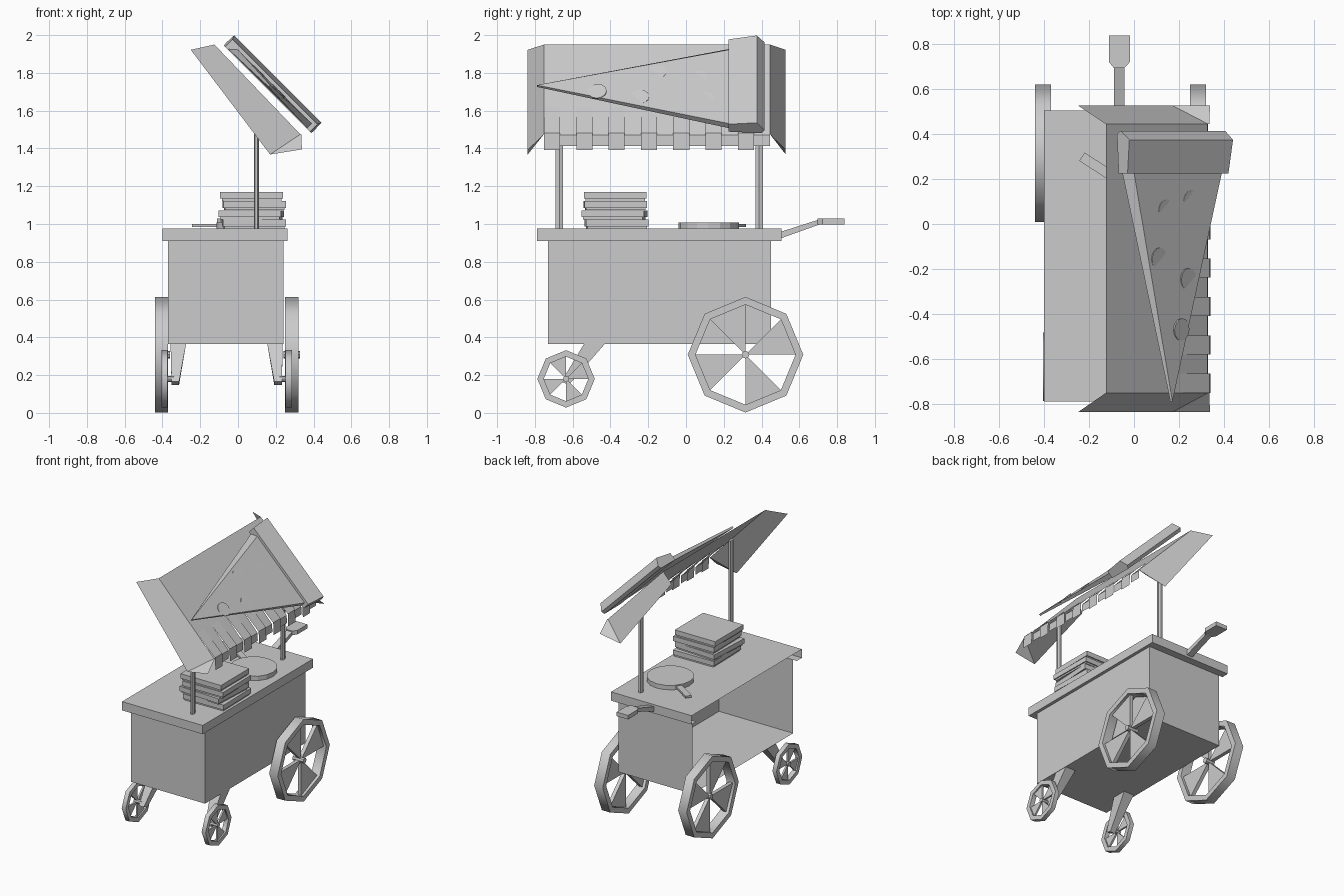
import bpy, bmesh, math
from mathutils import Vector, Matrix

if "Cube" in bpy.data.objects:
    bpy.data.objects.remove(bpy.data.objects["Cube"])


def mesh(name, verts, faces, recalc=True, smooth=False):
    me = bpy.data.meshes.new(name)
    me.from_pydata([tuple(v) for v in verts], [], faces)
    if recalc:
        bm = bmesh.new()
        bm.from_mesh(me)
        bmesh.ops.recalc_face_normals(bm, faces=bm.faces)
        bm.to_mesh(me)
        bm.free()
    ob = bpy.data.objects.new(name, me)
    bpy.context.collection.objects.link(ob)
    if smooth:
        bpy.ops.object.select_all(action='DESELECT')
        ob.select_set(True)
        bpy.context.view_layer.objects.active = ob
        bpy.ops.object.shade_smooth_by_angle(angle=math.radians(50))
    return ob


def loft(name, a, b):
    """Closed solid between two matching outlines."""
    n = len(a)
    faces = [tuple(range(n)), tuple(range(n, 2 * n))]
    faces += [(i, (i + 1) % n, n + (i + 1) % n, n + i) for i in range(n)]
    return mesh(name, list(a) + list(b), faces)


def rect(x0, x1, y0, y1, z):
    return [(x0, y0, z), (x1, y0, z), (x1, y1, z), (x0, y1, z)]


def circle(c, r, n, z):
    return [(c[0] + r * math.cos(2 * math.pi * i / n),
             c[1] + r * math.sin(2 * math.pi * i / n), z) for i in range(n)]


# Cart body, open on the serving (left) side
mesh("cart_body", rect(-.37, .24, -.73, .45, .365) + rect(-.37, .24, -.73, .45, .91),
     [(3, 2, 1, 0), (0, 1, 5, 4), (1, 2, 6, 5), (2, 3, 7, 6)], recalc=False)

# Counter with a skirt on three sides
mesh("counter", rect(-.40, .263, -.79, .505, .975) + rect(-.40, .263, -.79, .505, .91)
     + rect(-.40, .24, -.73, .45, .91),
     [(0, 1, 2, 3), (4, 5, 1, 0), (5, 6, 2, 1), (6, 7, 3, 2),
      (4, 8, 9, 5), (5, 9, 10, 6), (6, 10, 11, 7)], recalc=False)


# Eight-sided wheels with alternating solid sectors
def wheel(name, x0, x1, y, z, r, rin, hub):
    def p(x, rad, k):
        a = math.pi / 4 * k
        return (x, y + rad * math.cos(a), z + rad * math.sin(a))
    verts, faces = [], []
    for k in range(8):
        verts += [p(x0, r, k), p(x1, r, k), p(x1, rin, k), p(x0, rin, k)]
    for k in range(8):
        a, b = 4 * k, 4 * ((k + 1) % 8)
        faces += [(a + i, a + (i + 1) % 4, b + (i + 1) % 4, b + i) for i in range(4)]
    mesh(name + "_rim", verts, faces, smooth=True)
    xm, t = (x0 + x1) / 2, (x1 - x0) * .2
    for k in range(0, 8, 2):
        tri = lambda x: [(x, y, z), p(x, rin * 1.03, k), p(x, rin * 1.03, k + 1)]
        loft(name + "_sector", tri(xm - t), tri(xm + t))
    loft(name + "_hub", [p(hub[0], hub[2], k) for k in range(8)],
         [p(hub[1], hub[2], k) for k in range(8)])


C = -.06  # centre plane of the wheel pairs
for s, side in ((1, "right"), (-1, "left")):
    X = lambda d: C + s * d
    wheel(side + "_back_wheel", X(.31), X(.38), .315, .308, .306, .265,
          (X(.30), X(.388 if s > 0 else .37), .02))
    wheel(side + "_front_wheel", X(.312), X(.345), -.635, .18, .152, .118,
          (X(.28), X(.345), .016))
    # Slanted tapering front legs
    loft(side + "_leg", [(X(.215), -.54, .365), (X(.297), -.54, .365),
                         (X(.297), -.43, .365), (X(.215), -.43, .365)],
         [(X(.252), -.66, .165), (X(.292), -.66, .165),
          (X(.292), -.62, .148), (X(.252), -.62, .148)])

# Canopy poles
for y in (-.67, .387):
    loft("canopy_pole", [(.0975 + p[0] * .6, y + p[1], .97) for p in circle((0, 0), .023, 6, 0)],
         [(.0975 + p[0] * .6, y + p[1], 1.70) for p in circle((0, 0), .023, 6, 0)])

# Push handle: sloping bar and a wider flat grip
bar = [(.49, .92), (.70, .995), (.725, 1.0), (.725, 1.028), (.70, 1.022), (.49, .955)]
loft("handle_bar", [(-.09, y, z) for y, z in bar], [(-.042, y, z) for y, z in bar])
grip = [(-.09, .695), (-.042, .695), (-.018, .722), (-.018, .84), (-.112, .84), (-.112, .722)]
loft("handle_grip", [(x, y, .998) for x, y in grip], [(x, y, 1.028) for x, y in grip])

# Stack of flat boxes, each a tray with a wider lid
for i, (dx, dy, rot) in enumerate(((.006, .008, .02), (-.008, -.004, -.05),
                                   (.008, 0, .015), (-.006, 0, 0))):
    z = .975 + i * .049
    M = Matrix.Translation((.078 + dx, -.375 + dy, z)) @ Matrix.Rotation(rot, 4, 'Z')
    for part, h, z0, z1 in (("tray", .158, 0, .012), ("lid", .166, .012, .048)):
        loft("box_" + part, [M @ Vector(v) for v in rect(-h, h, -h, h, z0)],
             [M @ Vector(v) for v in rect(-h, h, -h, h, z1)])

# Round pan with handle
loft("pan", circle((.045, .12), .16, 16, .975), circle((.045, .12), .16, 16, 1.008))
M = Matrix.Translation((.045, .12, 0)) @ Matrix.Rotation(math.radians(147), 4, 'Z')
loft("pan_handle", [M @ Vector(v) for v in rect(.14, .33, -.022, .022, .985)],
     [M @ Vector(v) for v in rect(.14, .33, -.022, .022, 1.0)])

# Canopy: alternating flat and lifted strips with a hanging valance
verts, faces = [], []
y0, w = -.752, 1.197 / 14
for i in range(14):
    up = i % 2 == 0
    lo, hem = ((.337, 1.482), (.341, 1.392)) if up else ((.328, 1.47), (.330, 1.412))
    prof = [(-.125, 1.95), (.19, 1.62), lo, hem]
    b = len(verts)
    for x, z in prof:
        verts += [(x, y0 + i * w, z), (x, y0 + (i + 1) * w, z)]
    faces += [(b + 2 * k, b + 2 * k + 2, b + 2 * k + 3, b + 2 * k + 1) for k in range(3)]
mesh("canopy_strips", verts, faces, recalc=False)

# Flared flaps at the two canopy ends
for yi, yo, name in ((-.752, -.838, "front"), (.445, .528, "back")):
    f = [(0, 1, 2, 3), (3, 2, 4, 5)]
    if yi > 0:
        f = [q[::-1] for q in f]
    mesh(name + "_canopy_flap",
         [(-.125, yi, 1.95), (-.25, yo, 1.922), (.17, yo, 1.368),
          (.33, yi, 1.475), (.338, yo, 1.395), (.336, yi, 1.475)], f, recalc=False)

# Giant pizza slice lying in the slope: u down the slope, n away from it
R = math.sqrt(.5)
S = lambda u, y, n: Vector(((u + n) * R, y, (n - u) * R))
loft("slice", [S(-1.106, -.79, 1.335), S(-.80, .25, 1.325), S(-1.405, .25, 1.325)],
     [S(-1.106, -.79, 1.348), S(-.80, .25, 1.36), S(-1.365, .25, 1.36)])
crust = [(.225, 1.322), (.40, 1.322), (.415, 1.345), (.375, 1.398), (.225, 1.378)]
loft("slice_crust", [S(-1.43 + .06 * (.415 - y), y, n) for y, n in crust],
     [S(-.772 - .06 * (.415 - y), y, n) for y, n in crust])

# Slightly tilted toppings, half sunk in the slice
for x, y in ((.145, .06), (.255, .10), (.115, -.155), (.245, -.245), (.215, -.47)):
    u = x / R - 1.358
    rim = circle((0, 0), .05, 12, 0)
    loft("topping", [S(u + p[0], y + p[1], 1.345) for p in rim],
         [S(u + p[0], y + p[1], 1.356 + .004 * p[1] / .05 - .003 * p[0] / .05) for p in rim])
